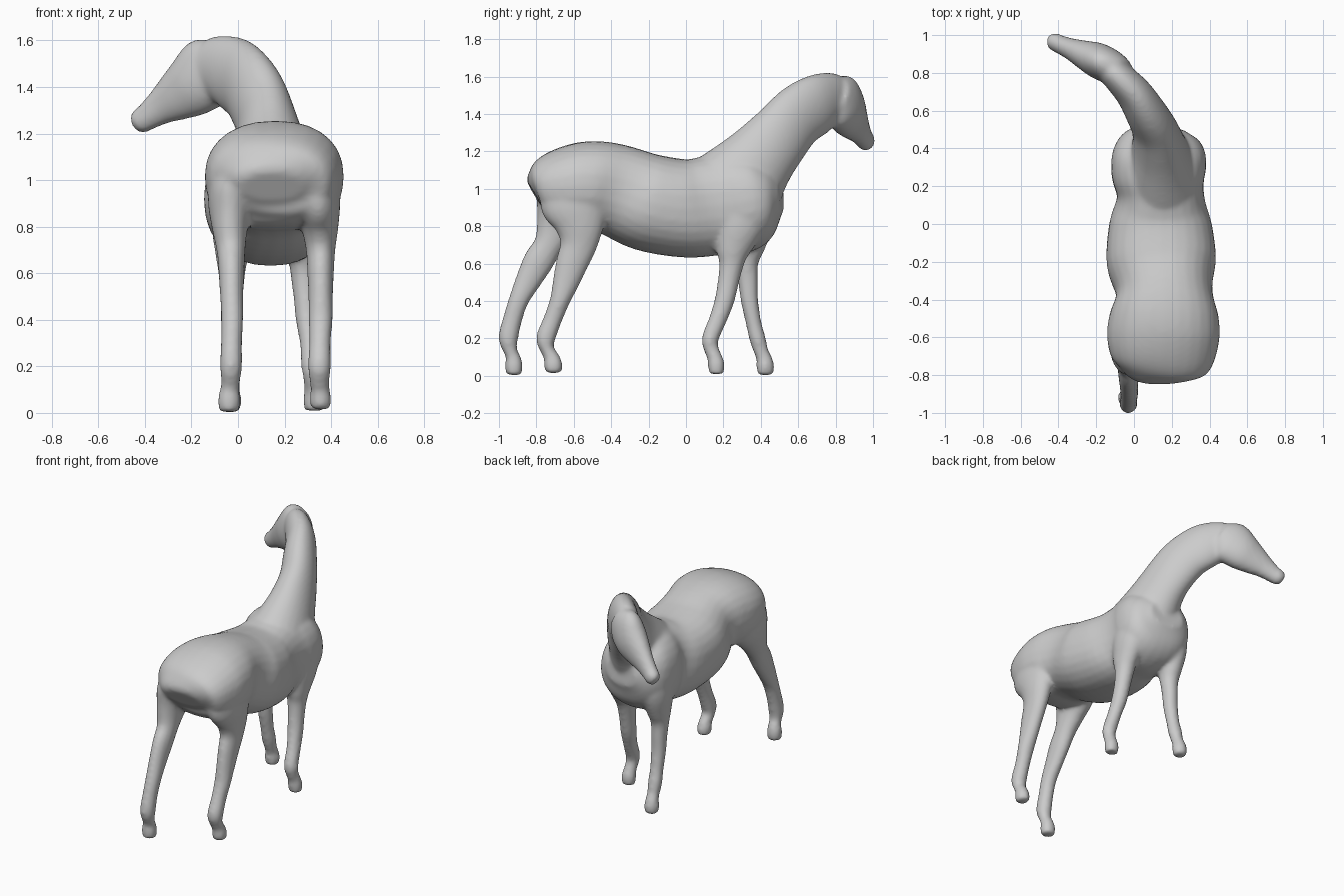
import bpy, bmesh, math
from mathutils import Vector

X, Y, Z = Vector((1, 0, 0)), Vector((0, 1, 0)), Vector((0, 0, 1))
horse = bmesh.new()


def smooth_rings(rings, steps=4):
    """Catmull-Rom interpolation between the key rings."""
    out = []
    for i in range(len(rings) - 1):
        a, b = rings[max(i - 1, 0)], rings[i]
        c, d = rings[i + 1], rings[min(i + 2, len(rings) - 1)]
        for s in range(steps):
            t = s / steps
            out.append([0.5 * (2 * q + (r - p) * t + (2 * p - 5 * q + 4 * r - w) * t * t
                               + (3 * q - p - 3 * r + w) * t ** 3)
                        for p, q, r, w in zip(a, b, c, d)])
    return out + [list(rings[-1])]


def loft(rings, up, power=2.0, n=28):
    """Skin rings of (x, y, z, half width, half depth) set square to their path."""
    rings = smooth_rings(rings)
    loops = []
    for i, (x, y, z, hw, hd) in enumerate(rings):
        p, q = rings[max(i - 1, 0)], rings[min(i + 1, len(rings) - 1)]
        t = (Vector(q[:3]) - Vector(p[:3])).normalized()
        side = t.cross(up).normalized()
        deep = side.cross(t)
        loop = []
        for k in range(n):
            c, s = math.cos(2 * math.pi * k / n), math.sin(2 * math.pi * k / n)
            u = math.copysign(abs(c) ** (2 / power), c) * hw
            v = math.copysign(abs(s) ** (2 / power), s) * hd
            loop.append(horse.verts.new(Vector((x, y, z)) + side * u + deep * v))
        loops.append(loop)
    faces = [horse.faces.new((a[k], a[(k + 1) % n], b[(k + 1) % n], b[k]))
             for a, b in zip(loops, loops[1:]) for k in range(n)]
    faces += [horse.faces.new(loops[0]), horse.faces.new(loops[-1])]
    bmesh.ops.recalc_face_normals(horse, faces=faces)


# Trunk: y, centre x, top z, bottom z, half width
trunk = [(-.81, .15, 1.04, .90, .13), (-.785, .15, 1.115, .85, .21),
         (-.72, .155, 1.19, .81, .27), (-.6, .155, 1.24, .785, .298),
         (-.48, .16, 1.255, .775, .288), (-.36, .16, 1.235, .74, .255),
         (-.2, .145, 1.187, .665, .29), (0, .14, 1.157, .632, .272),
         (.15, .14, 1.18, .642, .23), (.27, .13, 1.2, .65, .25),
         (.38, .135, 1.19, .70, .245), (.46, .14, 1.13, .79, .2),
         (.51, .145, 1.05, .88, .12)]
loft([(x, y, (t + b) / 2, w, (t - b) / 2) for y, x, t, b, w in trunk], Z, 2.3)

# Neck
loft([(.145, .28, 1.02, .2, .25), (.135, .395, 1.16, .148, .198),
      (.11, .50, 1.28, .12, .175), (.06, .595, 1.385, .108, .168),
      (0, .69, 1.445, .096, .165), (-.07, .765, 1.48, .085, .145),
      (-.13, .82, 1.49, .075, .12)], Z)

# Head
loft([(-.06, .80, 1.51, .07, .10), (-.12, .83, 1.47, .09, .155),
      (-.19, .865, 1.41, .094, .14), (-.26, .895, 1.362, .077, .112),
      (-.33, .925, 1.315, .058, .08), (-.39, .95, 1.272, .049, .06),
      (-.425, .967, 1.25, .047, .053), (-.447, .975, 1.236, .03, .035)], Z)

# Hind legs
loft([(.32, -.59, 1.05, .10, .16), (.34, -.59, .92, .10, .19),
      (.352, -.57, .8, .08, .135), (.355, -.575, .7, .063, .1),
      (.355, -.61, .6, .057, .087), (.355, -.642, .5, .053, .072),
      (.355, -.675, .4, .052, .054), (.352, -.713, .3, .047, .05),
      (.35, -.75, .2, .05, .052), (.35, -.742, .14, .043, .038),
      (.353, -.72, .1, .041, .042), (.355, -.71, .06, .047, .05),
      (.355, -.708, .015, .042, .044)], Y)
loft([(-.01, -.61, 1.05, .10, .15), (-.03, -.64, .92, .10, .17),
      (-.035, -.69, .8, .078, .115), (-.03, -.735, .7, .062, .08),
      (-.028, -.79, .61, .056, .082), (-.027, -.848, .5, .05, .068),
      (-.025, -.896, .4, .048, .054), (-.028, -.928, .3, .046, .052),
      (-.03, -.95, .2, .048, .053), (-.032, -.938, .13, .041, .036),
      (-.036, -.925, .1, .042, .04), (-.038, -.92, .055, .049, .048),
      (-.038, -.92, .004, .044, .042)], Y)

# Front legs
loft([(.26, .33, .98, .10, .14), (.28, .29, .82, .095, .135),
      (.285, .253, .68, .072, .095), (.285, .243, .6, .06, .067),
      (.29, .226, .5, .052, .057), (.298, .205, .4, .05, .053),
      (.31, .17, .3, .044, .048), (.318, .13, .2, .047, .045),
      (.322, .133, .15, .042, .04), (.325, .153, .1, .041, .04),
      (.327, .162, .06, .047, .046), (.327, .163, .01, .042, .04)], Y)
loft([(.0, .35, .98, .10, .13), (-.02, .345, .82, .095, .125),
      (-.025, .33, .68, .072, .09), (-.027, .325, .6, .058, .062),
      (-.027, .332, .5, .05, .053), (-.027, .34, .4, .048, .047),
      (-.028, .362, .28, .043, .042), (-.03, .382, .2, .046, .044),
      (-.03, .402, .13, .04, .039), (-.032, .415, .1, .041, .041),
      (-.033, .424, .055, .048, .048), (-.033, .424, .004, .043, .042)], Y)

# Fuse every part into one soft skin
mesh = bpy.data.meshes.new("horse")
horse.to_mesh(mesh)
horse.free()
body = bpy.data.objects.new("horse", mesh)
bpy.context.collection.objects.link(body)
fuse = body.modifiers.new("fuse", 'REMESH')
fuse.mode = 'VOXEL'
fuse.voxel_size = 0.013
fuse.use_smooth_shade = True
soften = body.modifiers.new("soften", 'SMOOTH')
soften.factor = 0.5
soften.iterations = 9
